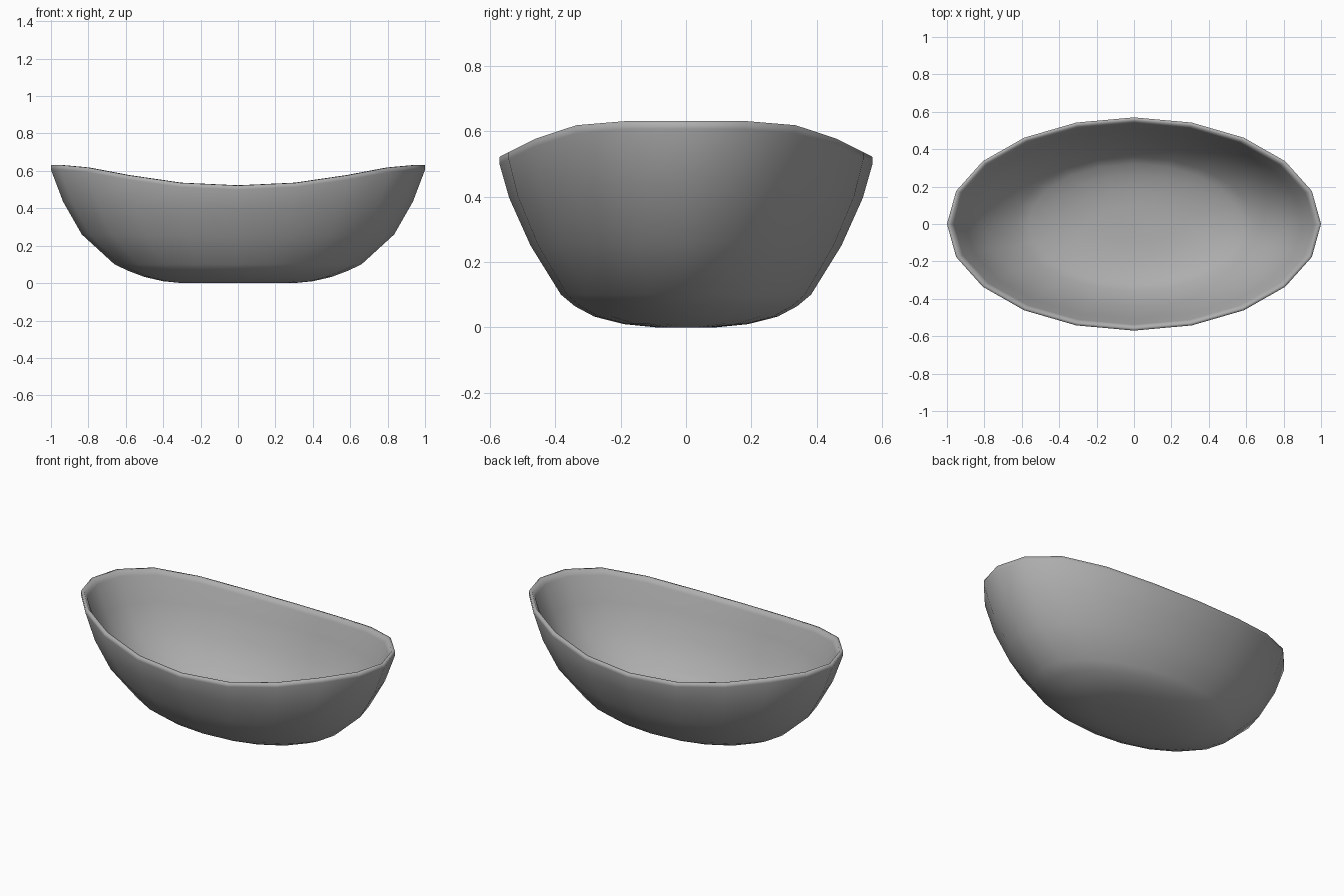
import bpy, bmesh, math

if "Cube" in bpy.data.objects:
    bpy.data.objects.remove(bpy.data.objects["Cube"])

SIDES = 20
# Rim rise from the middle of the long side (0) to the end (1), per 18 degree step
RISE = [1, 1, 0.88, 0.5, 0.13, 0]
# Rings: half length, half width, height at ends, height at sides
OUTER = [
    (0.30, 0.09, 0.0, 0.0),
    (0.40, 0.19, 0.01, 0.01),
    (0.50, 0.28, 0.033, 0.033),
    (0.585, 0.34, 0.065, 0.065),
    (0.66, 0.382, 0.10, 0.10),
    (0.835, 0.475, 0.26, 0.25),
    (0.935, 0.54, 0.435, 0.395),
    (1.0, 0.57, 0.606, 0.50),
    (1.0, 0.57, 0.631, 0.521),
]
# Rim lip, inner wall and floor
INNER = [
    (0.982, 0.552, 0.631, 0.523),
    (0.963, 0.538, 0.60, 0.495),
    (0.902, 0.507, 0.445, 0.40),
    (0.807, 0.445, 0.28, 0.265),
    (0.635, 0.358, 0.123, 0.118),
    (0.565, 0.322, 0.092, 0.092),
    (0.48, 0.265, 0.064, 0.064),
    (0.38, 0.18, 0.043, 0.043),
    (0.28, 0.085, 0.034, 0.034),
]


def add_ring(bm, ring):
    a, b, z_end, z_side = ring
    verts = []
    for i in range(SIDES):
        t = 2 * math.pi * i / SIDES
        k = i % 10
        rise = RISE[min(k, 10 - k)]
        verts.append(bm.verts.new((a * math.cos(t), b * math.sin(t),
                                   z_side + (z_end - z_side) * rise)))
    return verts


# Bathtub shell: up the outside, over the rim, down the inside
bm = bmesh.new()
rings = [add_ring(bm, r) for r in OUTER + INNER]
for lo, hi in zip(rings, rings[1:]):
    for i in range(SIDES):
        j = (i + 1) % SIDES
        bm.faces.new((lo[i], lo[j], hi[j], hi[i]))
# Underside and tub floor
bm.faces.new(list(reversed(rings[0])))
bm.faces.new(rings[-1])
bmesh.ops.recalc_face_normals(bm, faces=bm.faces[:])
for f in bm.faces:
    f.smooth = True

mesh = bpy.data.meshes.new("bathtub")
bm.to_mesh(mesh)
bm.free()
tub = bpy.data.objects.new("bathtub", mesh)
bpy.context.collection.objects.link(tub)

# Dark grey finish
mat = bpy.data.materials.new("dark_grey")
mat.diffuse_color = (0.42, 0.42, 0.42, 1)
mat.use_nodes = True
mat.node_tree.nodes["Principled BSDF"].inputs["Base Color"].default_value = mat.diffuse_color
mesh.materials.append(mat)
